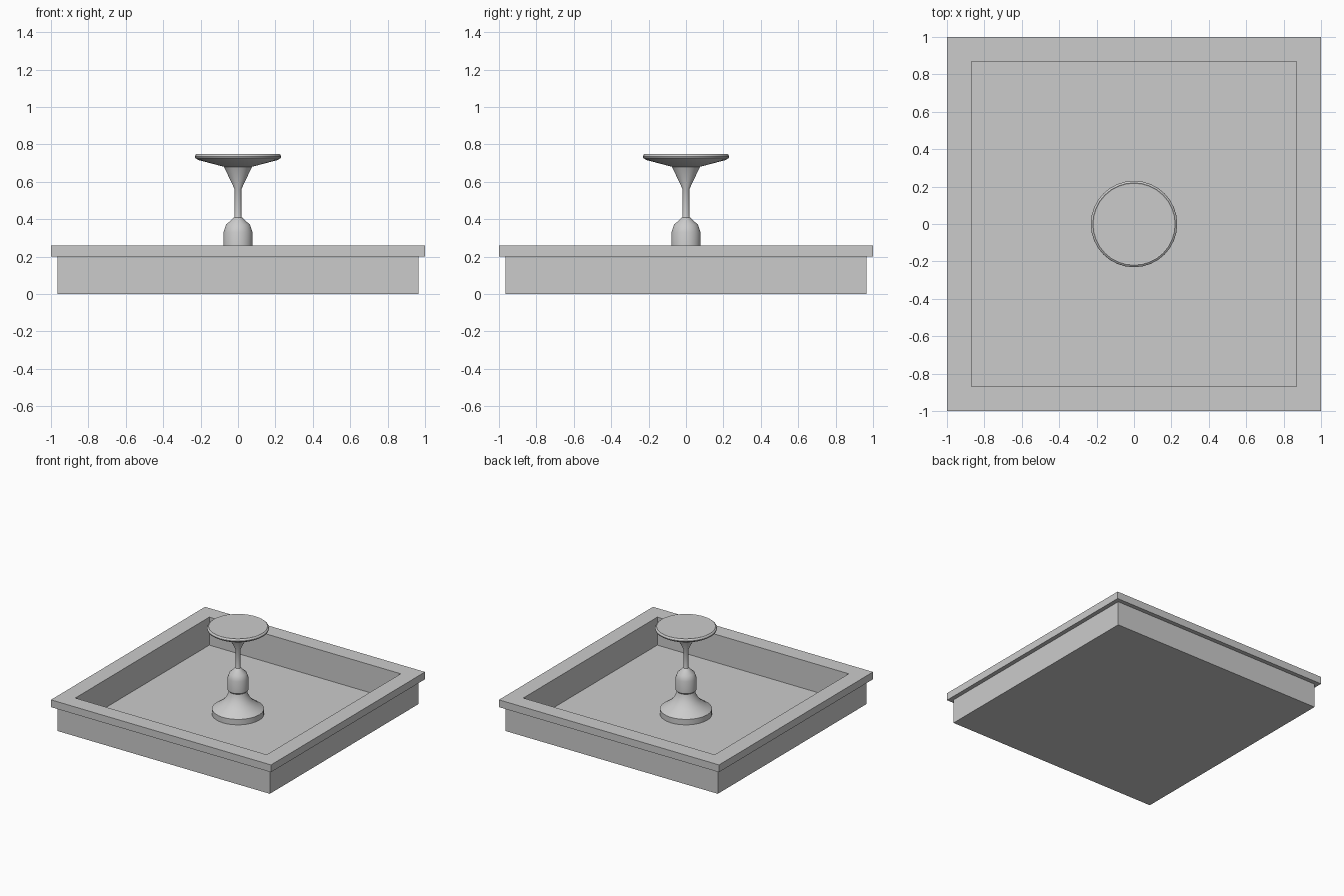
import bpy, bmesh, math

if "Cube" in bpy.data.objects:
    bpy.data.objects.remove(bpy.data.objects["Cube"])


def lathe(name, profile, sides, scale=1.0, turn=0.0, smooth=True):
    """Sweep (radius, z) points round the z axis and cap both ends."""
    bm = bmesh.new()
    rings = []
    for r, z in profile:
        ring = []
        for i in range(sides):
            a = turn + 2 * math.pi * i / sides
            ring.append(bm.verts.new((r * scale * math.cos(a), r * scale * math.sin(a), z)))
        rings.append(ring)
    for low, high in zip(rings, rings[1:]):
        for i in range(sides):
            j = (i + 1) % sides
            bm.faces.new((low[i], low[j], high[j], high[i]))
    bm.faces.new(rings[0][::-1])
    bm.faces.new(rings[-1])
    bmesh.ops.recalc_face_normals(bm, faces=bm.faces[:])
    mesh = bpy.data.meshes.new(name)
    bm.to_mesh(mesh)
    bm.free()
    obj = bpy.data.objects.new(name, mesh)
    bpy.context.collection.objects.link(obj)
    if smooth:
        bpy.ops.object.select_all(action='DESELECT')
        obj.select_set(True)
        bpy.context.view_layer.objects.active = obj
        bpy.ops.object.shade_smooth_by_angle(angle=math.radians(30))
    return obj


# Square basin: outer wall, overhanging rim, inner wall and floor
basin = [(0.965, 0), (0.965, 0.2), (1, 0.2), (1, 0.26),
         (0.87, 0.26), (0.87, 0.14), (0.87, 0.03)]
lathe("basin", basin, 4, math.sqrt(2), math.pi / 4, smooth=False)

# Flared foot standing on the basin floor
foot = [(0.194, 0.025), (0.194, 0.075), (0.165, 0.094), (0.125, 0.123),
        (0.092, 0.16), (0.072, 0.2), (0.066, 0.225)]
lathe("pedestal_foot", foot, 32)

# Collar, shoulder, slim stem and flaring neck
stem = [(0.066, 0.22), (0.078, 0.232), (0.078, 0.33), (0.064, 0.37),
        (0.02, 0.41), (0.018, 0.42), (0.018, 0.56), (0.075, 0.68)]
lathe("pedestal_stem", stem, 32)

# Shallow upper dish with rounded lip, filled to the brim
dish = [(0.075, 0.68), (0.212, 0.716), (0.228, 0.726), (0.231, 0.735),
        (0.228, 0.743), (0.22, 0.749), (0.215, 0.746)]
lathe("upper_dish", dish, 32)
